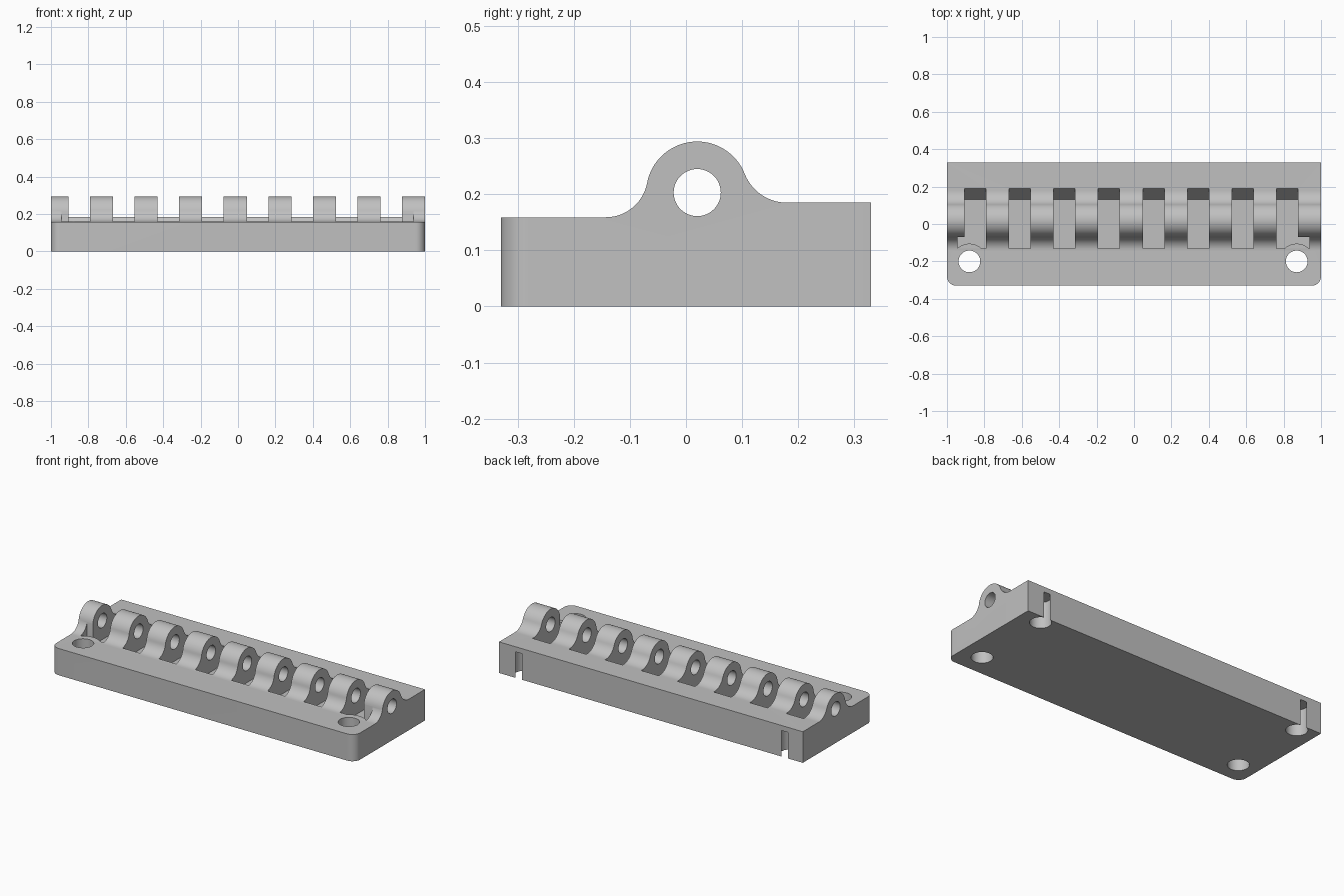
import bpy, bmesh
from math import sin, cos, radians, pi

if "Cube" in bpy.data.objects:
    bpy.data.objects.remove(bpy.data.objects["Cube"])

grey = bpy.data.materials.new("grey metal")
grey.use_nodes = True
color = (0.53, 0.53, 0.53, 1)
grey.diffuse_color = color
grey.node_tree.nodes["Principled BSDF"].inputs["Base Color"].default_value = color


def prism(name, outline, place, lo, hi):
    """Extrude a 2D outline from lo to hi; place maps (u, v, w) to xyz."""
    bm = bmesh.new()
    a = [bm.verts.new(place(u, v, lo)) for u, v in outline]
    b = [bm.verts.new(place(u, v, hi)) for u, v in outline]
    bm.faces.new(a)
    bm.faces.new(b)
    for i in range(len(a)):
        j = (i + 1) % len(a)
        bm.faces.new((a[i], a[j], b[j], b[i]))
    bmesh.ops.recalc_face_normals(bm, faces=bm.faces[:])
    mesh = bpy.data.meshes.new(name)
    bm.to_mesh(mesh)
    bm.free()
    mesh.materials.append(grey)
    ob = bpy.data.objects.new(name, mesh)
    bpy.context.collection.objects.link(ob)
    return ob


def along_x(u, v, w):
    return (w, u, v)


def along_z(u, v, w):
    return (u, v, w)


def arc(cx, cy, r, start, end, n):
    return [(cx + r * cos(radians(start + (end - start) * i / n)),
             cy + r * sin(radians(start + (end - start) * i / n))) for i in range(n + 1)]


def circle(cx, cy, r, n=48):
    return arc(cx, cy, r, 0, 360, n)[:-1]


def boolean(target, cutter, operation="DIFFERENCE", keep=False):
    mod = target.modifiers.new("cut", "BOOLEAN")
    mod.object, mod.operation, mod.solver = cutter, operation, "EXACT"
    bpy.context.view_layer.objects.active = target
    bpy.ops.object.modifier_apply(modifier=mod.name)
    if not keep:
        bpy.data.objects.remove(cutter)


HALF_Y, FRONT_Z, BACK_Z = 0.33, 0.159, 0.185
HUB_Y, HUB_Z = 0.02, 0.203
FLOOR_Z = 0.09

# Hinge leaf: side profile with a round barrel blended into both decks
profile = [(HALF_Y, 0), (HALF_Y, BACK_Z)]
profile += arc(0.18, BACK_Z + 0.081, 0.081, 270, 201.5, 14)
profile += arc(HUB_Y, HUB_Z, 0.091, 21.5, 169.2, 32)[1:-1]
profile += arc(-0.143, FRONT_Z + 0.075, 0.075, -10.8, -90, 14)
profile += [(-HALF_Y, FRONT_Z), (-HALF_Y, 0)]
leaf = prism("hinge_leaf", profile, along_x, -1, 1)

# Rounded front corners
R = 0.05
plan = [(1, 0.5), (-1, 0.5)]
plan += arc(-1 + R, -HALF_Y + R, R, 180, 270, 10)
plan += arc(1 - R, -HALF_Y + R, R, 270, 360, 10)
boolean(leaf, prism("plan_outline", plan, along_z, -0.1, 0.6), "INTERSECT")

# Pin bore through the barrel
boolean(leaf, prism("pin_bore", circle(HUB_Y, HUB_Z, 0.042), along_x, -1.1, 1.1))

# Pockets between knuckles, leaving a round boss by each screw hole
pocket = [(-0.13, FLOOR_Z), (0.13, FLOOR_Z), (0.19, BACK_Z + 0.0005), (0.19, 0.4), (-0.13, 0.4)]
notch = [(-0.13, FLOOR_Z), (-0.07, FLOOR_Z), (-0.07, 0.4), (-0.13, 0.4)]
holes_x = (-0.88, 0.87)
bosses = [prism("boss", circle(x, -0.2, 0.095), along_z, 0, FRONT_Z) for x in holes_x]
for i in range(8):
    start = -0.907 + i * 0.2385
    cutter = prism("pocket_cutter", pocket, along_x, start, start + 0.115)
    if i in (0, 7):
        outer = (-0.945, -0.86) if i == 0 else (0.84, 0.937)
        boolean(cutter, prism("notch_cutter", notch, along_x, *outer), "UNION")
        boolean(cutter, bosses[i // 7])
    boolean(leaf, cutter)

# Front through holes, and blind back holes that break through the rear face
for x in holes_x:
    boolean(leaf, prism("screw_hole", circle(x, -0.2, 0.058), along_z, -0.1, 0.5))
    boolean(leaf, prism("blind_hole", circle(x, 0.276, 0.058), along_z, -0.1, 0.155))

bpy.ops.object.select_all(action="DESELECT")
leaf.select_set(True)
bpy.context.view_layer.objects.active = leaf
bpy.ops.object.shade_smooth_by_angle(angle=pi / 7)
